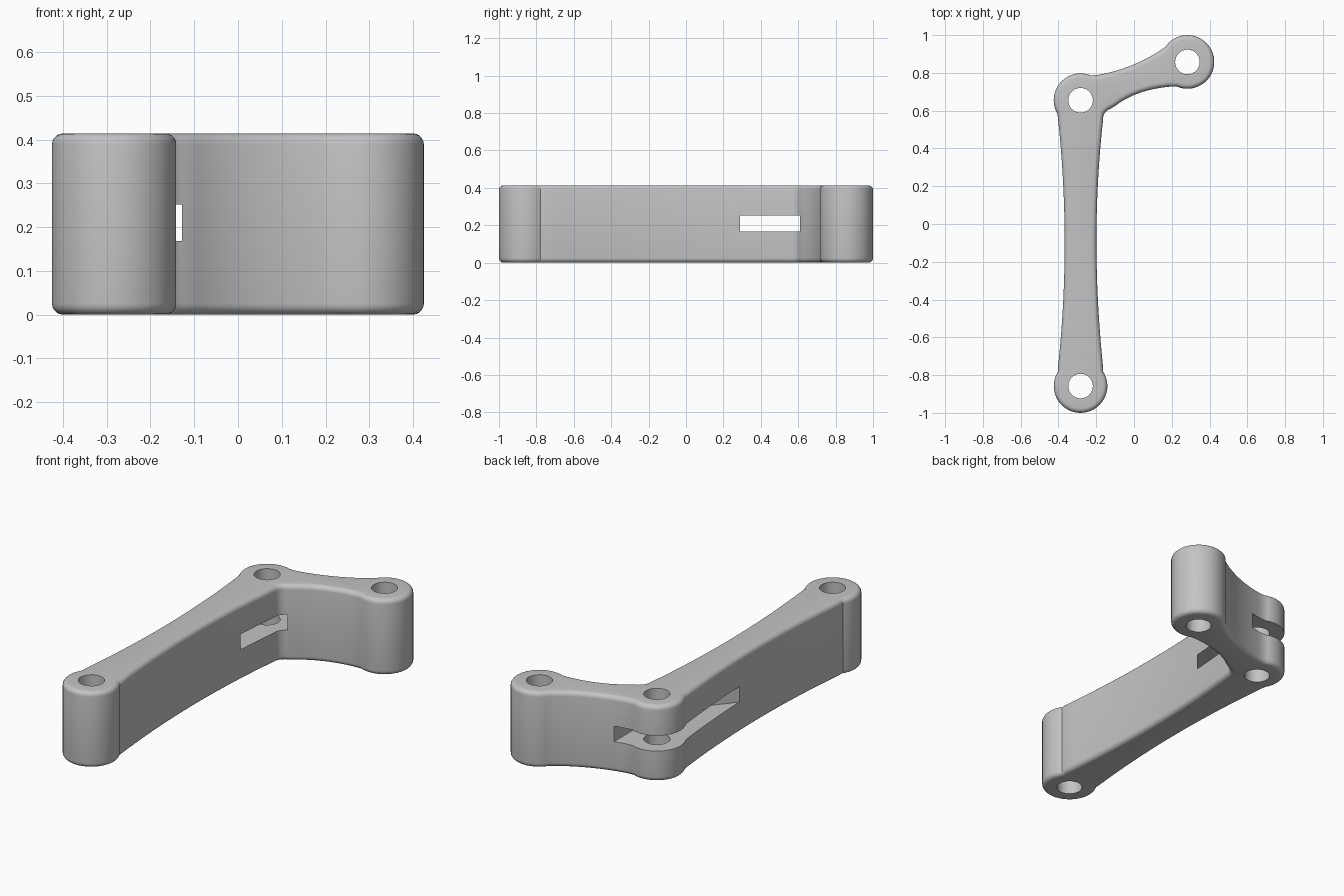
import bpy, bmesh
from math import sin, cos, radians
from mathutils import Vector

cube = bpy.data.objects.get("Cube")
if cube:
    bpy.data.objects.remove(cube, do_unlink=True)

HEIGHT, BOSS_R, HOLE_R, ROUND = 0.414, 0.142, 0.065, 0.025
LONG_END = Vector((-0.283, -0.858))
PIVOT = Vector((-0.283, 0.655))
SHORT_END = Vector((0.283, 0.858))

metal = bpy.data.materials.new("plain grey")
metal.use_nodes = True
grey = (0.55, 0.55, 0.55, 1)
metal.diffuse_color = grey
metal.node_tree.nodes["Principled BSDF"].inputs["Base Color"].default_value = grey


def arc(centre, start, end, n=32):
    angles = [radians(start + (end - start) * i / n) for i in range(n + 1)]
    return [centre + Vector((cos(a), sin(a))) * BOSS_R for a in angles]


def bow(p0, mid, p2, n=18):
    """Gentle curve from p0 to p2 passing through mid."""
    p0, mid, p2 = Vector(p0), Vector(mid), Vector(p2)
    c = 2 * mid - (p0 + p2) / 2
    ts = [i / n for i in range(n + 1)]
    return [p0 * (1 - t) ** 2 + c * 2 * t * (1 - t) + p2 * t * t for t in ts]


def prism(name, points, z0, z1, rounding=0):
    """Extrude an outline upward and optionally round both rims."""
    bm = bmesh.new()
    base = bm.faces.new([bm.verts.new((p[0], p[1], z0)) for p in points])
    top = bmesh.ops.extrude_face_region(bm, geom=[base])["geom"]
    bmesh.ops.translate(bm, vec=(0, 0, z1 - z0),
                        verts=[v for v in top if isinstance(v, bmesh.types.BMVert)])
    bmesh.ops.recalc_face_normals(bm, faces=bm.faces)
    if rounding:
        rims = [e for e in bm.edges if abs(e.verts[0].co.z - e.verts[1].co.z) < 1e-5]
        bmesh.ops.bevel(bm, geom=rims, offset=rounding, segments=5, profile=0.5,
                        affect='EDGES', clamp_overlap=False)
    mesh = bpy.data.meshes.new(name)
    bm.to_mesh(mesh)
    bm.free()
    mesh.materials.append(metal)
    obj = bpy.data.objects.new(name, mesh)
    bpy.context.collection.objects.link(obj)
    return obj


def cut(target, cutter):
    bpy.context.view_layer.objects.active = target
    mod = target.modifiers.new("cut", 'BOOLEAN')
    mod.operation, mod.solver, mod.object = 'DIFFERENCE', 'EXACT', cutter
    bpy.ops.object.modifier_apply(modifier=mod.name)
    bpy.data.objects.remove(cutter, do_unlink=True)


# One outline: three round bosses joined by waisted arms
outline = (
    arc(LONG_END, 146, 394)
    + bow((-0.163, -0.765), (-0.199, -0.1), (-0.165, 0.54))
    + bow((-0.164, 0.555), (-0.154, 0.588), (-0.125, 0.61), 6)
    + bow((-0.10, 0.625), (0.03, 0.694), (0.19, 0.727))
    + arc(SHORT_END, -113, 134)
    + bow((0.165, 0.937), (0.0, 0.845), (-0.19, 0.789))
    + arc(PIVOT, 68, 210)
    + bow((-0.403, 0.565), (-0.367, -0.1), (-0.403, -0.765))
)
lever = prism("lever_body", outline, 0, HEIGHT, ROUND)

# Slot through the pivot end, with a slanted wall in the long arm
slot = [(-0.6, -0.21), (-0.128, 0.36), (-0.128, 1.0), (-0.6, 1.0)]
cut(lever, prism("slot_cutter", slot, 0.168, 0.252))

# Pin hole in every boss
for centre in (LONG_END, PIVOT, SHORT_END):
    ring = [centre + (p - centre) * (HOLE_R / BOSS_R) for p in arc(centre, 0, 360, 48)[:-1]]
    cut(lever, prism("hole_cutter", ring, -0.1, HEIGHT + 0.1))

bpy.ops.object.select_all(action='DESELECT')
lever.select_set(True)
bpy.context.view_layer.objects.active = lever
bpy.ops.object.shade_smooth_by_angle(angle=radians(30))
